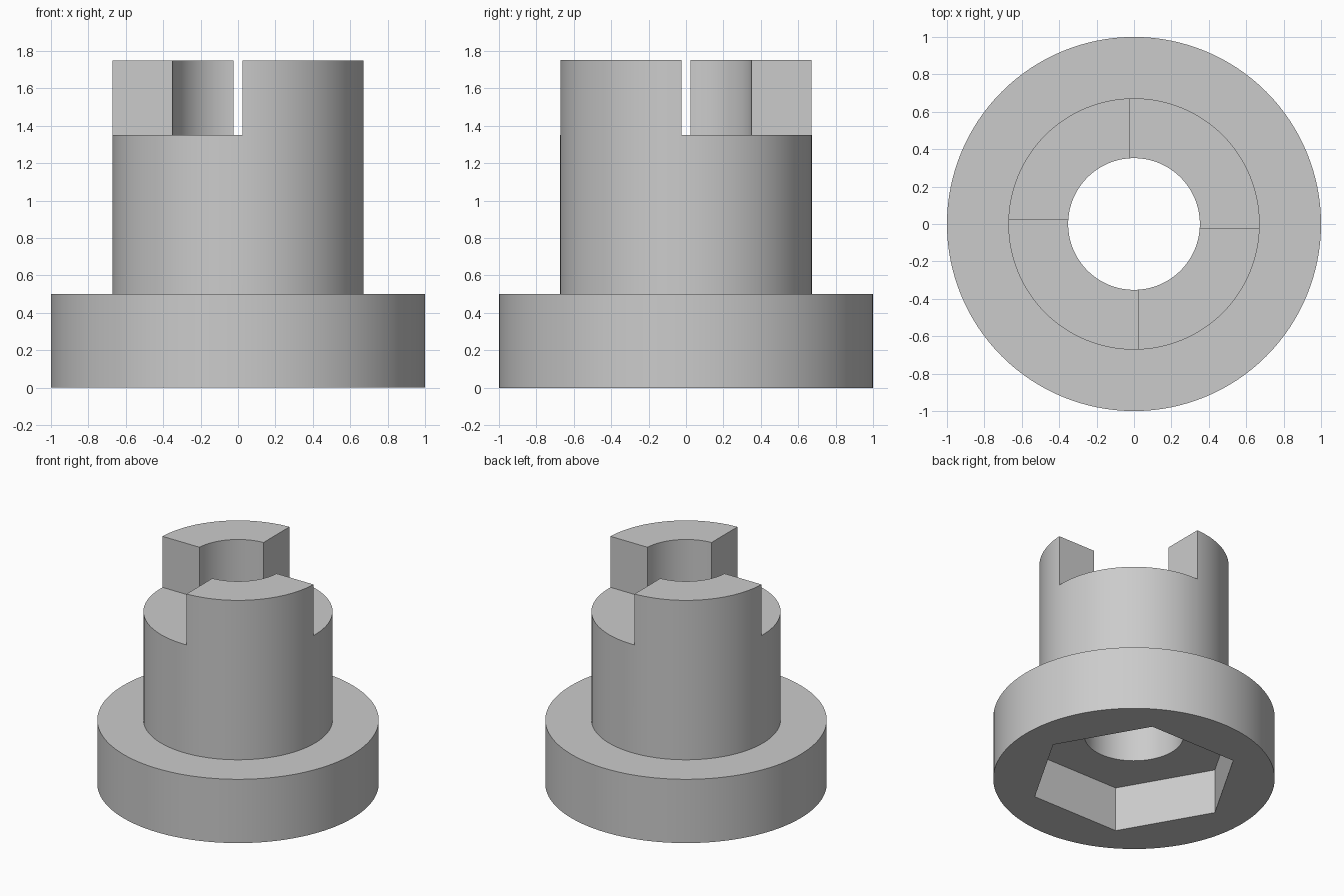
import bpy, bmesh, math
from mathutils import Matrix

cube = bpy.data.objects.get("Cube")
if cube:
    bpy.data.objects.remove(cube, do_unlink=True)

FLANGE_R, HUB_R, BORE_R = 1.0, 0.672, 0.352
FLANGE_TOP, TOOTH_BASE, TOP = 0.5, 1.35, 1.75
HEX_R, HEX_DEPTH, GAP = 0.75, 0.35, 0.024

grey = bpy.data.materials.new("plain_grey")
grey.use_nodes = True
grey.diffuse_color = (0.6, 0.6, 0.6, 1)
grey.node_tree.nodes["Principled BSDF"].inputs["Base Color"].default_value = (0.6, 0.6, 0.6, 1)


def add_object(name, bm):
    bmesh.ops.recalc_face_normals(bm, faces=bm.faces)
    mesh = bpy.data.meshes.new(name)
    bm.to_mesh(mesh)
    bm.free()
    obj = bpy.data.objects.new(name, mesh)
    obj.data.materials.append(grey)
    bpy.context.collection.objects.link(obj)
    return obj


def cut(target, cutter):
    cutter.hide_render = True
    mod = target.modifiers.new(cutter.name, 'BOOLEAN')
    mod.operation = 'DIFFERENCE'
    mod.solver = 'EXACT'
    mod.object = cutter
    bpy.context.view_layer.objects.active = target
    bpy.ops.object.modifier_apply(modifier=mod.name)
    bpy.data.objects.remove(cutter, do_unlink=True)


# Flanged hub with a through bore, revolved from its half section
bm = bmesh.new()
section = [(BORE_R, 0), (FLANGE_R, 0), (FLANGE_R, FLANGE_TOP),
           (HUB_R, FLANGE_TOP), (HUB_R, TOP), (BORE_R, TOP)]
verts = [bm.verts.new((r, 0, z)) for r, z in section]
edges = [bm.edges.new((verts[i - 1], verts[i])) for i in range(len(verts))]
bmesh.ops.spin(bm, geom=verts + edges, cent=(0, 0, 0), axis=(0, 0, 1),
               angle=math.tau, steps=128, use_merge=True)
bmesh.ops.remove_doubles(bm, verts=bm.verts, dist=0.0001)
coupling = add_object("jaw_coupling", bm)

# Hexagonal nut pocket in the underside
bm = bmesh.new()
bmesh.ops.create_cone(bm, cap_ends=True, segments=6, radius1=HEX_R, radius2=HEX_R,
                      depth=2 * HEX_DEPTH, matrix=Matrix.Rotation(math.pi / 2, 4, 'Z'))
# Points of the hexagon lie on the x axis
if max(v.co.x for v in bm.verts) < HEX_R * 0.95:
    bmesh.ops.rotate(bm, verts=bm.verts, matrix=Matrix.Rotation(math.pi / 6, 3, 'Z'))
cut(coupling, add_object("hex_pocket_cutter", bm))

# Two opposite quadrants removed, leaving a pair of drive teeth
for side in (1, -1):
    bm = bmesh.new()
    bmesh.ops.create_cube(bm, size=1)
    mid = side * (0.5 - GAP)
    bmesh.ops.translate(bm, verts=bm.verts, vec=(mid, mid, TOOTH_BASE + 0.5))
    cut(coupling, add_object("tooth_gap_cutter", bm))

# Smooth round walls with crisp edges
bpy.ops.object.select_all(action='DESELECT')
coupling.select_set(True)
bpy.context.view_layer.objects.active = coupling
bpy.ops.object.shade_smooth_by_angle(angle=math.radians(30))
